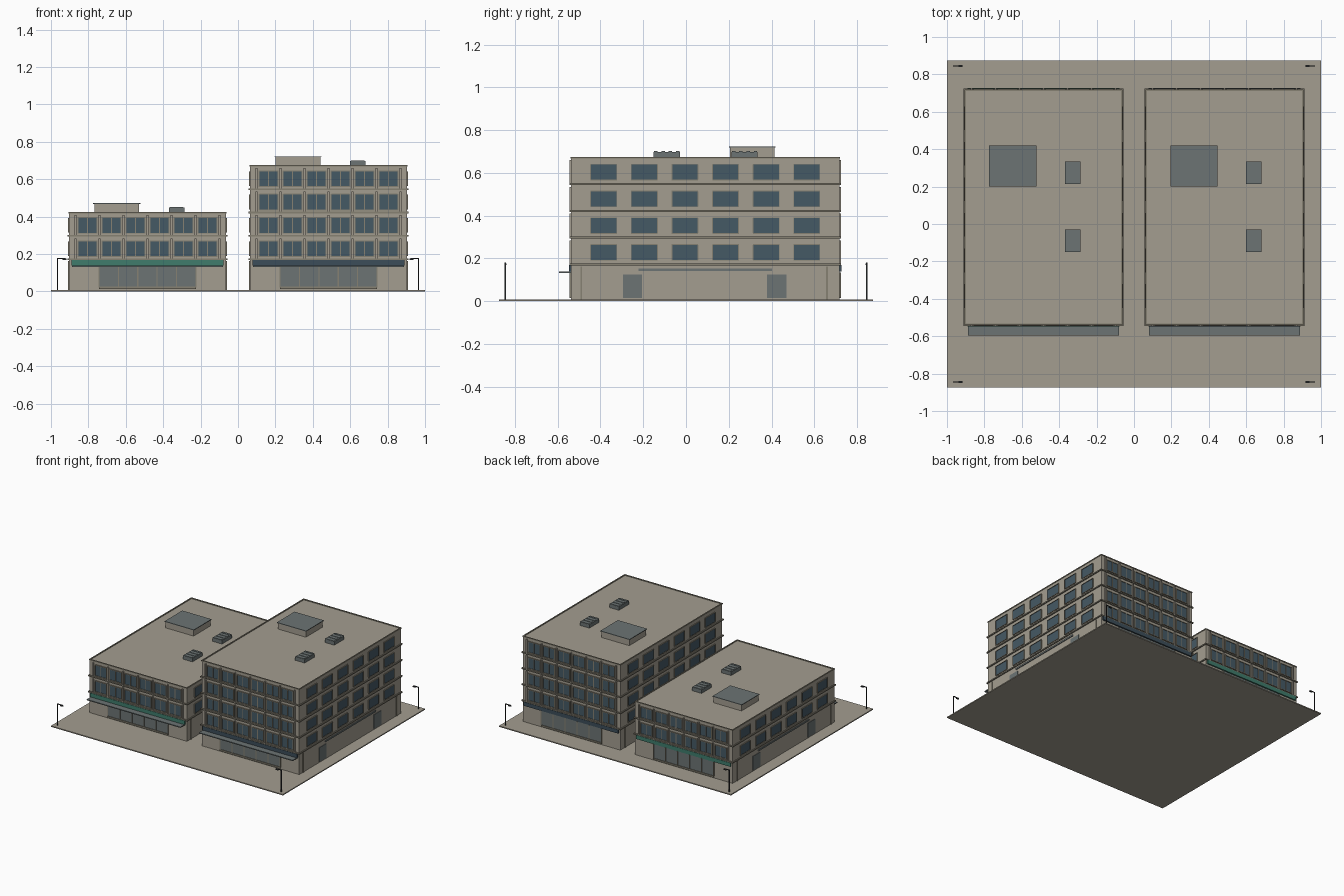
import bpy, bmesh

cube = bpy.data.objects.get("Cube")
if cube:
    bpy.data.objects.remove(cube, do_unlink=True)


def material(name, r, g, b):
    m = bpy.data.materials.new(name)
    m.use_nodes = True
    m.diffuse_color = (r, g, b, 1)
    m.node_tree.nodes["Principled BSDF"].inputs["Base Color"].default_value = (r, g, b, 1)
    return m


STONE = material("warm grey stone", 0.37, 0.34, 0.28)
TRIM = material("olive grey trim", 0.24, 0.22, 0.17)
GLASS = material("blue window glass", 0.06, 0.10, 0.13)
PANEL = material("grey shop panel", 0.15, 0.175, 0.175)
METAL = material("dark metal", 0.03, 0.033, 0.035)
GREEN = material("teal sign", 0.05, 0.20, 0.15)
BLUE = material("slate sign", 0.045, 0.075, 0.10)


def boxes(name, mat, items):
    """One object from (centre, size) boxes."""
    bm = bmesh.new()
    for c, s in items:
        made = bmesh.ops.create_cube(bm, size=1)["verts"]
        bmesh.ops.scale(bm, vec=s, verts=made)
        bmesh.ops.translate(bm, vec=c, verts=made)
    mesh = bpy.data.meshes.new(name)
    bm.to_mesh(mesh)
    bm.free()
    mesh.materials.append(mat)
    ob = bpy.data.objects.new(name, mesh)
    bpy.context.collection.objects.link(ob)
    return ob


CY, W, D = 0.09, 0.84, 1.254      # block centre in y, width, depth
BASE, FLOOR = 0.17, 0.125         # ground floor and storey heights
HX, HY = W / 2, D / 2


def ring(cx, z, h, out, wide):
    """Four boxes around the outline, reaching out past the wall."""
    x, y = HX + out - wide / 2, HY + out - wide / 2
    items = [((cx, CY + s * y, z), (W + 2 * out, wide, h)) for s in (-1, 1)]
    return items + [((cx + s * x, CY, z), (wide, D + 2 * out - 2 * wide, h)) for s in (-1, 1)]


def building(tag, cx, floors, sign):
    top = BASE + floors * FLOOR
    # Main block, parapet and floor ledges
    boxes(tag + "_walls", STONE, [((cx, CY, top / 2), (W, D, top))])
    boxes(tag + "_parapet", TRIM, ring(cx, top + 0.001, 0.008, 0.003, 0.009))
    ledges = []
    for f in range(floors):
        ledges += ring(cx, BASE + f * FLOOR + 0.002, 0.009, 0.008, 0.012)
    boxes(tag + "_floor_ledges", TRIM, ledges)

    glass, frames, fins = [], [], []
    for f in range(floors):
        z = BASE + f * FLOOR + 0.058
        for s in (-1, 1):
            y = CY + s * HY
            # Front and back windows with frames, centre bars and fins
            for i in range(6):
                x = cx + (i - 2.5) * 0.1284
                glass.append(((x, y, z), (0.096, 0.006, 0.08)))
                frames.append(((x, y, z), (0.005, 0.012, 0.08)))
                frames += [((x + k * 0.05, y, z), (0.005, 0.014, 0.088)) for k in (-1, 1)]
                frames += [((x, y, z + k * 0.042), (0.096, 0.014, 0.005)) for k in (-1, 1)]
            for i in range(7):
                fins.append(((cx + (i - 3) * 0.1284, y, z + 0.002), (0.009, 0.018, 0.108)))
            # Side windows
            xs = cx + s * HX
            for i in range(6):
                yw = CY + (i - 2.5) * 0.19
                glass.append(((xs, yw, z), (0.006, 0.118, 0.07)))
                frames += [((xs, yw, z + k * 0.037), (0.012, 0.124, 0.004)) for k in (-1, 1)]
                frames += [((xs, yw + k * 0.061, z), (0.012, 0.004, 0.07)) for k in (-1, 1)]
    boxes(tag + "_windows", GLASS, glass)
    boxes(tag + "_window_frames", TRIM, frames)
    boxes(tag + "_facade_fins", STONE, fins)

    # Shopfronts, sign bands and side doors
    shop, bars, signs, doors, pipes = [], [], [], [], []
    for s in (-1, 1):
        y, xs = CY + s * HY, cx + s * HX
        shop.append(((cx, y, 0.078), (0.52, 0.008, 0.112)))
        bars += [((cx + (i - 2.5) * 0.1036, y, 0.078), (0.006, 0.014, 0.112)) for i in range(6)]
        bars.append(((cx, y, 0.02), (0.52, 0.018, 0.012)))
        signs.append(((cx, y, 0.153), (0.815, 0.022, 0.03)))
        doors += [((xs, yd, 0.07), (0.008, 0.09, 0.11)) for yd in (-0.25, 0.425)]
        doors.append(((xs, CY, 0.147), (0.012, 0.625, 0.012)))
        pipes += [((xs, yp, 0.085), (0.01, 0.008, 0.155)) for yp in (-0.49, 0.66)]
    boxes(tag + "_shopfronts", PANEL, shop)
    boxes(tag + "_shopfront_bars", TRIM, bars)
    boxes(tag + "_sign_bands", sign, signs)
    boxes(tag + "_side_doors", PANEL, doors)
    boxes(tag + "_drain_pipes", TRIM, pipes)
    boxes(tag + "_canopy", PANEL, [((cx, CY - HY - 0.028, 0.134), (0.808, 0.06, 0.007))])

    # Roof hut and cooling units
    hx, hy = cx - 0.164, 0.31
    boxes(tag + "_roof_hut", STONE, [((hx, hy, top + 0.024), (0.24, 0.206, 0.048))])
    boxes(tag + "_roof_hut_cap", PANEL, [((hx, hy, top + 0.05), (0.252, 0.218, 0.005))])
    units, slats = [], []
    for uy in (0.274, -0.09):
        ux = cx + 0.156
        units.append(((ux, uy, top + 0.014), (0.082, 0.122, 0.028)))
        slats += [((ux, uy + (i - 1.5) * 0.034, top + 0.0295), (0.07, 0.016, 0.003)) for i in range(4)]
    boxes(tag + "_cooling_units", PANEL, units)
    boxes(tag + "_cooling_slats", PANEL, slats)


# Paved ground
boxes("ground_slab", STONE, [((0, 0, 0.004), (2, 1.75, 0.008))])
building("low_block", -0.484, 2, GREEN)
building("tall_block", 0.484, 4, BLUE)

# Street lamps in the corners, arms pointing inward
for sx, side in ((-1, "right"), (1, "left")):
    for sy, end in ((-1, "front"), (1, "back")):
        y = sy * 0.845
        boxes(f"{end}_{side}_street_lamp", METAL, [
            ((sx * 0.965, y, 0.092), (0.006, 0.006, 0.17)),
            ((sx * 0.945, y, 0.177), (0.046, 0.006, 0.005)),
            ((sx * 0.928, y, 0.172), (0.022, 0.01, 0.007))])
